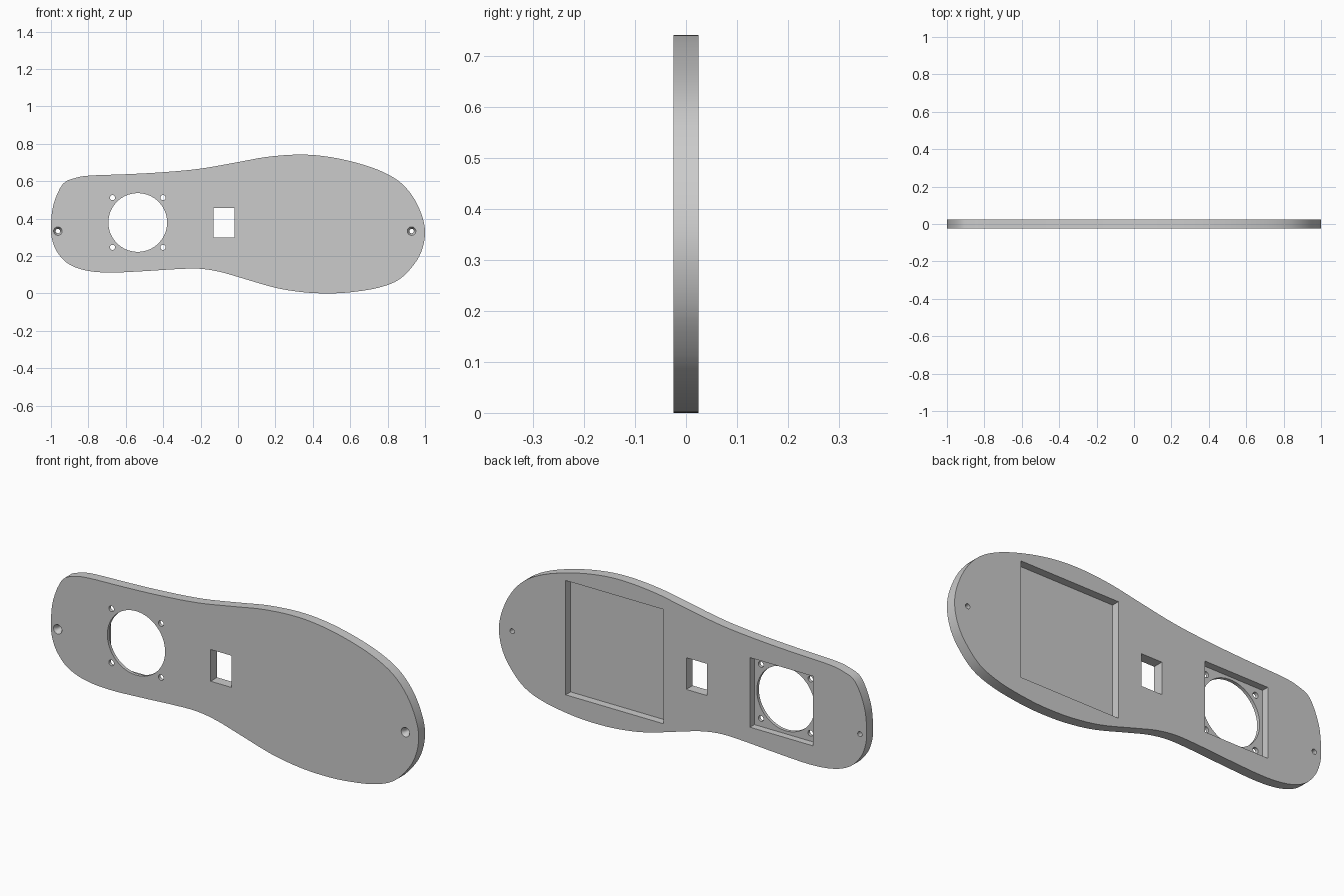
import bpy, bmesh, math
from mathutils import Vector, Matrix

cube = bpy.data.objects.get("Cube")
if cube:
    bpy.data.objects.remove(cube, do_unlink=True)

HALF = 0.025  # half the plate thickness

# Single plain grey material
grey = bpy.data.materials.new("plain_grey")
grey.use_nodes = True
colour = (0.6, 0.6, 0.6, 1)
grey.diffuse_color = colour
grey.node_tree.nodes["Principled BSDF"].inputs["Base Color"].default_value = colour

# Wavy, sole-like outline as (x, z), clockwise from the right-hand end
OUTLINE = [(-1, .35), (-.988, .47), (-.938, .583), (-.87, .617), (-.79, .63),
           (-.6, .637), (-.4, .648), (-.2, .667), (0, .702), (.15, .729),
           (.31, .742), (.45, .735), (.6, .707), (.75, .66), (.86, .6),
           (.935, .517), (.982, .42), (1, .33), (.986, .24), (.945, .16),
           (.863, .075), (.75, .03), (.6, .006), (.48, 0), (.35, .006),
           (.2, .03), (.02, .082), (-.1, .116), (-.21, .132), (-.34, .129),
           (-.5, .119), (-.69, .111), (-.82, .124), (-.91, .16),
           (-.965, .218), (-.992, .28)]


def smooth_loop(points, steps=4):
    """Closed Catmull-Rom curve through the points."""
    pts = [Vector(p) for p in points]
    n, out = len(pts), []
    for i in range(n):
        a, b, c, d = (pts[(i + k) % n] for k in (-1, 0, 1, 2))
        for s in range(steps):
            t = s / steps
            out.append(b + (c - a) * t / 2
                       + (a - b * 2.5 + c * 2 - d / 2) * t * t
                       + ((b - c) * 3 + d - a) * t ** 3 / 2)
    return out


def finish(bm, name):
    bmesh.ops.recalc_face_normals(bm, faces=bm.faces)
    mesh = bpy.data.meshes.new(name)
    bm.to_mesh(mesh)
    bm.free()
    mesh.materials.append(grey)
    obj = bpy.data.objects.new(name, mesh)
    bpy.context.collection.objects.link(obj)
    return obj


def box(name, x0, x1, z0, z1, y0, y1):
    bm = bmesh.new()
    size = Matrix.Diagonal((x1 - x0, y1 - y0, z1 - z0, 1))
    centre = Matrix.Translation(((x0 + x1) / 2, (y0 + y1) / 2, (z0 + z1) / 2))
    bmesh.ops.create_cube(bm, size=1, matrix=centre @ size)
    return finish(bm, name)


def drill(name, x, z, r_front, r_back, y0=-.1, y1=.1, sides=32):
    bm = bmesh.new()
    place = Matrix.Translation((x, (y0 + y1) / 2, z)) @ Matrix.Rotation(-math.pi / 2, 4, 'X')
    bmesh.ops.create_cone(bm, cap_ends=True, segments=sides, radius1=r_front,
                          radius2=r_back, depth=y1 - y0, matrix=place)
    return finish(bm, name)


# Plate body
bm = bmesh.new()
face = bm.faces.new([bm.verts.new((p.x, -HALF, p.y)) for p in smooth_loop(OUTLINE)])
side = bmesh.ops.extrude_face_region(bm, geom=[face])
bmesh.ops.translate(bm, vec=(0, 2 * HALF, 0),
                    verts=[v for v in side["geom"] if isinstance(v, bmesh.types.BMVert)])
plate = finish(bm, "face_plate")

# Rear pockets, window and round opening
cutters = [
    box("wide_pocket", .106, .637, .098, .66, -.013, .1),
    box("square_pocket", -.709, -.366, .207, .549, -.009, .1),
    box("window", -.131, -.019, .3, .456, -.1, .1),
    drill("round_opening", -.536, .379, .157, .157, sides=96),
]
# Four mounting holes around the round opening
for dx in (-1, 1):
    for dz in (-1, 1):
        cutters.append(drill("mount_hole", -.536 + dx * .135, .379 + dz * .133, .014, .014))
# Countersunk screw hole at each end
for x in (-.963, .928):
    cutters.append(drill("screw_hole", x, .333, .012, .012))
    cutters.append(drill("countersink", x, .333, .024, .012, -HALF - .002, -.005))

bpy.ops.object.select_all(action='DESELECT')
bpy.context.view_layer.objects.active = plate
plate.select_set(True)
for cutter in cutters:
    mod = plate.modifiers.new(cutter.name, 'BOOLEAN')
    mod.operation = 'DIFFERENCE'
    mod.solver = 'EXACT'
    mod.object = cutter
    bpy.ops.object.modifier_apply(modifier=mod.name)
    bpy.data.objects.remove(cutter, do_unlink=True)

bpy.ops.object.shade_smooth_by_angle(angle=math.radians(30))
